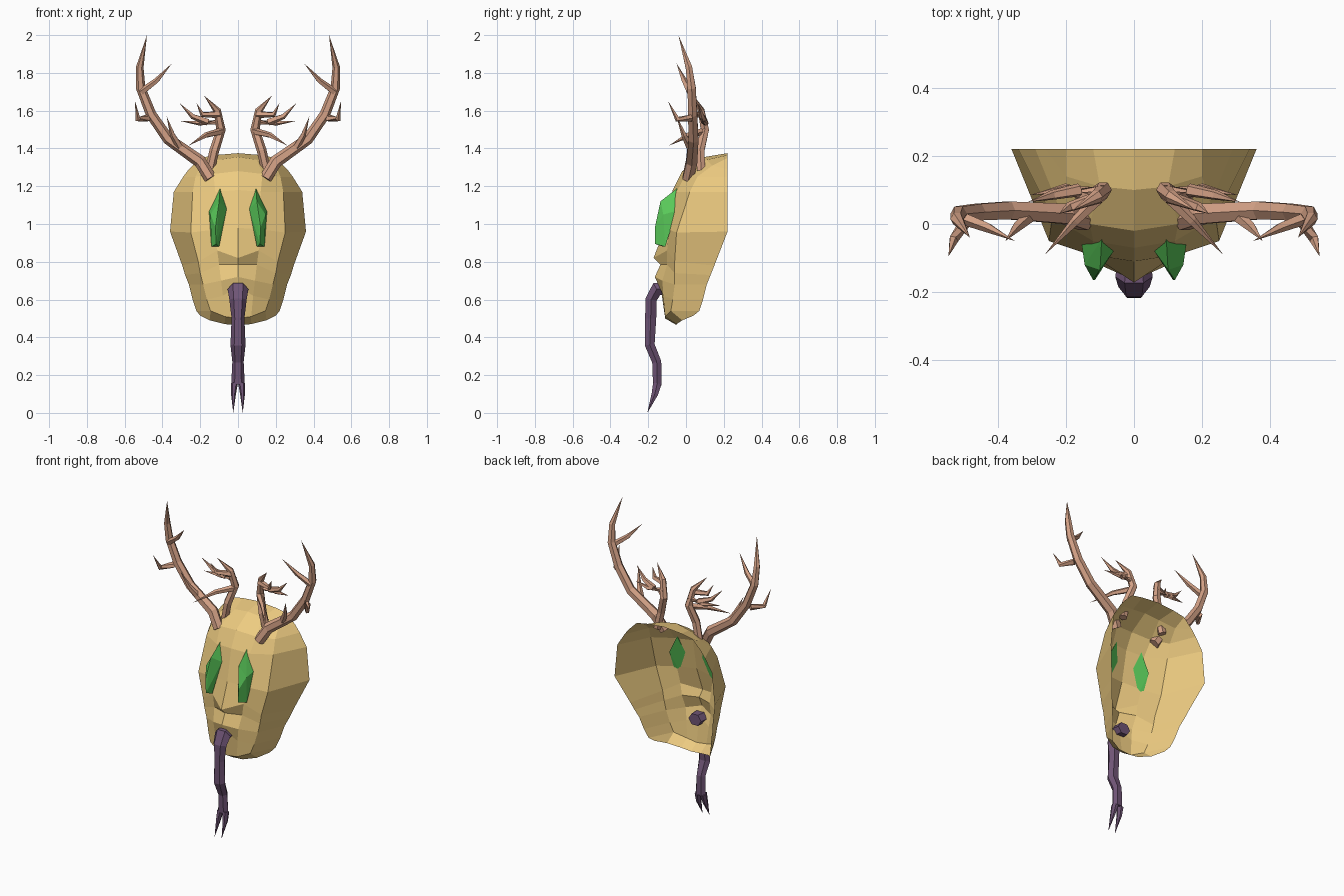
import bpy, bmesh, math
from mathutils import Vector


def material(name, rgb):
    m = bpy.data.materials.new(name)
    m.diffuse_color = (*rgb, 1)
    return m


def finish(bm, name, mat, mirror=False):
    me = bpy.data.meshes.new(name)
    bm.to_mesh(me)
    bm.free()
    ob = bpy.data.objects.new(name, me)
    bpy.context.collection.objects.link(ob)
    me.materials.append(mat)
    if mirror:
        mod = ob.modifiers.new("mirror", 'MIRROR')
        mod.merge_threshold = 0.0005
    return ob


def tube(bm, path, widths, depths=None, sides=6):
    """Faceted tube along a path; a zero width makes a point."""
    pts = [Vector(p) for p in path]
    depths = depths or widths
    rings = []
    for i, p in enumerate(pts):
        t = (pts[min(i + 1, len(pts) - 1)] - pts[max(i - 1, 0)]).normalized()
        side = Vector((0, 1, 0)).cross(t) if abs(t.y) < 0.8 else Vector((1, 0, 0))
        side = (side - t * side.dot(t)).normalized()
        if side.x < 0:
            side = -side
        up = t.cross(side)
        if widths[i] == 0:
            rings.append([bm.verts.new(p)])
            continue
        rings.append([bm.verts.new(p + side * widths[i] * math.cos(a) + up * depths[i] * math.sin(a))
                      for a in (2 * math.pi * k / sides for k in range(sides))])
    for a, b in zip(rings, rings[1:]):
        for k in range(sides):
            n = (k + 1) % sides
            if len(b) == 1:
                bm.faces.new((a[k], a[n], b[0]))
            else:
                bm.faces.new((a[k], a[n], b[n], b[k]))
    for r in (rings[0], rings[-1]):
        if len(r) > 1:
            bm.faces.new(r)


gold = material("gold", (0.85, 0.60, 0.22))
green = material("green", (0.10, 0.58, 0.10))
brown = material("brown", (0.66, 0.36, 0.24))
purple = material("purple", (0.16, 0.09, 0.18))

# Mask: open-backed shell; each row runs from the centre line to the rim
rows = [
    ((0, .22, 1.375), (.12, .22, 1.365), (.20, .22, 1.35), (.23, .22, 1.32)),
    ((0, .10, 1.355), (.10, .11, 1.34), (.20, .14, 1.31), (.26, .22, 1.29)),
    ((0, -.02, 1.28), (.13, .00, 1.265), (.225, .06, 1.25), (.29, .22, 1.25)),
    ((0, -.07, 1.18), (.12, -.05, 1.17), (.24, .02, 1.17), (.34, .22, 1.17)),
    ((0, -.11, .98), (.13, -.09, .97), (.25, -.05, .955), (.36, .22, .96)),
    ((0, -.172, .82), (.11, -.10, .86), (.21, -.06, .80), (.295, .15, .78)),
    ((0, -.135, .785), (.10, -.10, .785), (.20, -.06, .74), (.28, .13, .73)),
    ((0, -.165, .72), (.09, -.125, .70), (.185, -.06, .68), (.26, .11, .68)),
    ((0, -.135, .67), (.08, -.12, .62), (.165, -.07, .60), (.24, .09, .60)),
    ((0, -.11, .50), (.07, -.11, .51), (.145, -.08, .54), (.22, .07, .54)),
    ((0, -.05, .465), (.07, -.05, .47), (.15, -.02, .49), (.20, .04, .515)),
]
bm = bmesh.new()
grid = [[bm.verts.new(p) for p in row] for row in rows]
for a, b in zip(grid, grid[1:]):
    for c in range(3):
        bm.faces.new((a[c], b[c], b[c + 1], a[c + 1]))
finish(bm, "mask", gold, True)

# Crystal eyes
bm = bmesh.new()
for p in ((.095, -.045, 1.19), (.155, -.05, 1.07), (.14, -.11, .88), (.10, -.12, .88),
          (.06, -.08, 1.08), (.10, -.135, 1.12), (.12, -.165, .98), (.115, -.165, .895),
          (.145, -.12, 1.05)):
    bm.verts.new(p)
hull = bmesh.ops.convex_hull(bm, input=bm.verts[:])
bmesh.ops.dissolve_limit(bm, angle_limit=math.radians(4), verts=bm.verts[:], edges=bm.edges[:])
bmesh.ops.recalc_face_normals(bm, faces=bm.faces[:])
finish(bm, "eyes", green, True)

# Antlers: main beam, inner beam and their tines
bm = bmesh.new()
tube(bm, [(.145, .01, 1.24), (.20, .03, 1.33), (.37, .04, 1.45), (.46, .035, 1.58),
          (.515, .03, 1.72), (.52, .015, 1.83), (.482, -.04, 2.0)],
     [.033, .034, .03, .028, .025, .02, 0])
tube(bm, [(.15, .08, 1.28), (.125, .075, 1.39), (.09, .10, 1.50), (.11, .08, 1.60), (.18, .04, 1.68)],
     [.025, .026, .025, .02, 0])
tines = [
    ((.31, .02, 1.41), (.345, -.01, 1.47), (.378, -.05, 1.57)),
    ((.48, .025, 1.56), (.53, -.045, 1.555), (.545, -.095, 1.65)),
    ((.51, .02, 1.70), (.43, -.01, 1.76), (.35, -.05, 1.85)),
    ((.09, .09, 1.49), (.17, .01, 1.47), (.262, -.09, 1.415)),
    ((.09, .095, 1.54), (.20, .105, 1.535), (.305, .085, 1.545)),
    ((.16, .10, 1.54), (.24, .085, 1.57), (.31, .065, 1.64)),
    ((.10, .08, 1.58), (.19, .05, 1.58), (.22, .03, 1.64)),
]
for t in tines:
    tube(bm, t, [.02, .015, 0], sides=5)
bmesh.ops.recalc_face_normals(bm, faces=bm.faces[:])
finish(bm, "antlers", brown, True)

# Tongue: flattened tube with a forked end
bm = bmesh.new()
tube(bm, [(0, -.09, .655), (0, -.155, .655), (0, -.185, .60), (0, -.187, .50), (0, -.192, .36),
          (0, -.155, .27), (0, -.152, .15)],
     [.045, .055, .046, .034, .04, .03, .036],
     [.04, .042, .034, .034, .03, .028, .026])
for s in (-1, 1):
    tube(bm, [(s * .019, -.152, .155), (s * .024, -.165, .10), (s * .025, -.205, 0)],
         [.018, .013, 0], [.026, .02, 0])
bmesh.ops.recalc_face_normals(bm, faces=bm.faces[:])
finish(bm, "forked_tongue", purple)
